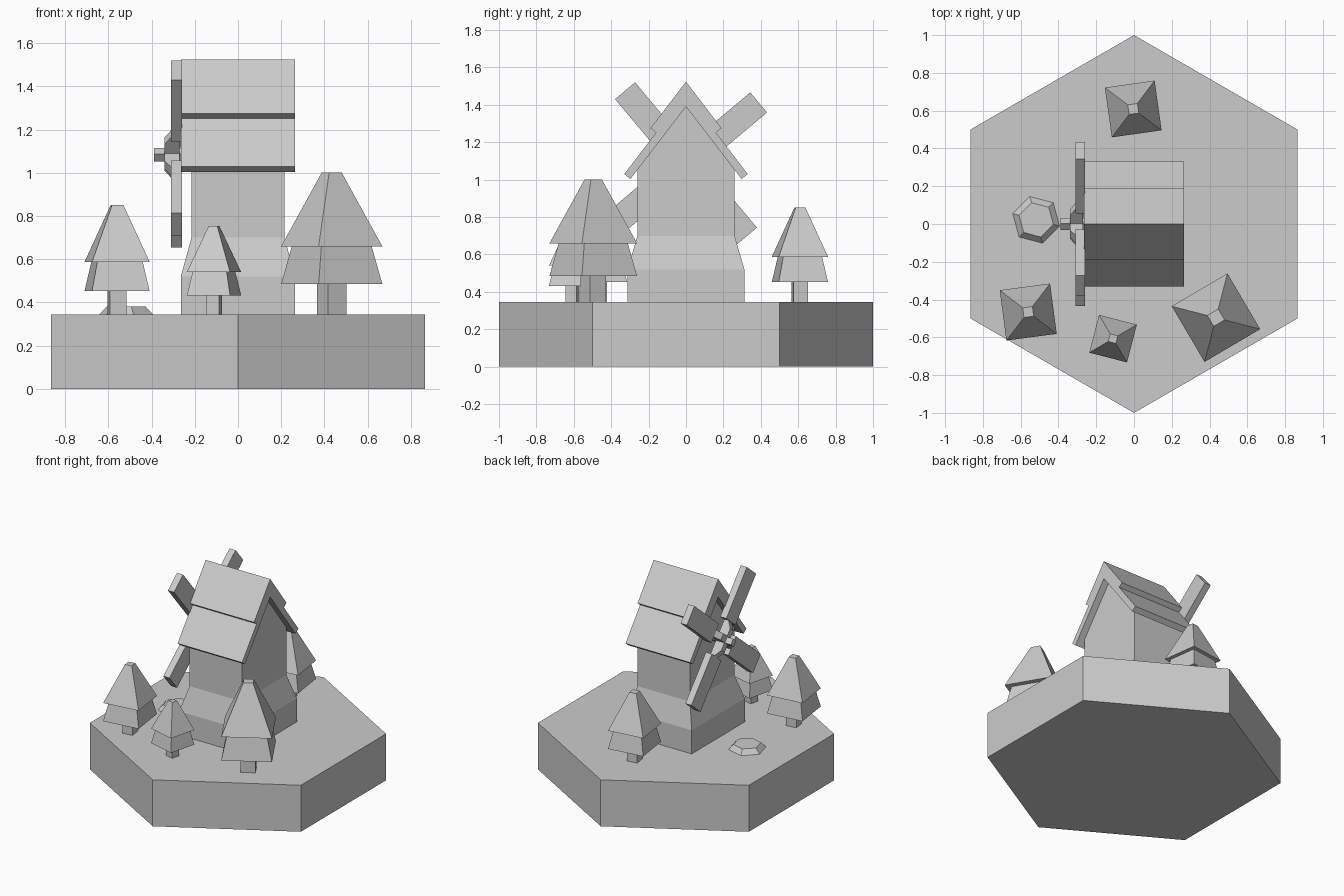
import bpy, bmesh, math
from mathutils import Matrix

if "Cube" in bpy.data.objects:
    bpy.data.objects.remove(bpy.data.objects["Cube"])

GROUND = 0.345
HUB_Z = 1.087


def finish(name, bm):
    bmesh.ops.recalc_face_normals(bm, faces=bm.faces)
    me = bpy.data.meshes.new(name)
    bm.to_mesh(me)
    bm.free()
    ob = bpy.data.objects.new(name, me)
    bpy.context.collection.objects.link(ob)
    return ob


def add_loft(bm, rings):
    """Skin a stack of equal-length point rings and cap both ends."""
    loops = [[bm.verts.new(p) for p in ring] for ring in rings]
    n = len(loops[0])
    for a, b in zip(loops, loops[1:]):
        for i in range(n):
            j = (i + 1) % n
            bm.faces.new((a[i], a[j], b[j], b[i]))
    bm.faces.new(loops[0])
    bm.faces.new(loops[-1])
    return [v for loop in loops for v in loop]


def loft(name, rings):
    bm = bmesh.new()
    add_loft(bm, rings)
    return finish(name, bm)


def ngon(n, r, z, cx=0, cy=0, deg=0):
    return [(cx + r * math.cos(math.radians(deg) + math.tau * i / n),
             cy + r * math.sin(math.radians(deg) + math.tau * i / n), z)
            for i in range(n)]


def rect(hx, hy, z):
    return [(-hx, -hy, z), (hx, -hy, z), (hx, hy, z), (-hx, hy, z)]


def extrude_x(name, outline, x0, x1):
    return loft(name, [[(x, y, z) for y, z in outline] for x in (x0, x1)])


# Hexagonal ground tile
loft("ground_tile", [ngon(6, 1, 0, deg=30), ngon(6, 1, GROUND, deg=30)])

# Mill tower: flared foot and straight walls, then the gable
loft("mill_walls", [rect(0.265, 0.312, GROUND - 0.01), rect(0.265, 0.312, 0.52),
                    rect(0.215, 0.26, 0.70), rect(0.215, 0.26, 1.0)])
extrude_x("mill_gable", [(-0.26, 1.0), (0.26, 1.0), (0.26, 1.06), (0, 1.40), (-0.26, 1.06)],
          -0.215, 0.215)

# Two-layered roof
half = [(0, 1.524), (0.19, 1.275), (0.16, 1.252), (0.33, 1.03), (0.297, 1.004), (0, 1.39)]
extrude_x("roof", half + [(-y, z) for y, z in half[-2:0:-1]], -0.265, 0.265)

# Sails: four panels, each held by a short spar with a sloped end
panels, spars = bmesh.new(), bmesh.new()
spar_side = [(-0.34, 0), (-0.34, 0.08), (-0.31, 0.122), (-0.285, 0.16), (-0.27, 0.16), (-0.27, 0)]
for k in range(4):
    turn = Matrix.Translation((0, 0, HUB_Z)) @ Matrix.Rotation(math.radians(40 + 90 * k), 4, 'X')
    vs = add_loft(panels, [[(x, 0.13, -0.07), (x, 0.507, -0.07), (x, 0.507, 0.07), (x, 0.13, 0.07)]
                           for x in (-0.31, -0.26)])
    bmesh.ops.transform(panels, matrix=turn, verts=vs)
    vs = add_loft(spars, [[(x, r, w) for x, r in spar_side] for w in (-0.025, 0.025)])
    bmesh.ops.transform(spars, matrix=turn, verts=vs)
finish("sail_panels", panels)
finish("sail_spars", spars)

# Axle running from the gable out through the hub
axle = bmesh.new()
vs = add_loft(axle, [[(x, -0.022, -0.022), (x, 0.022, -0.022), (x, 0.022, 0.022), (x, -0.022, 0.022)]
                     for x in (-0.39, -0.2)])
bmesh.ops.transform(axle, verts=vs, matrix=Matrix.Translation((0, 0, HUB_Z - 0.003))
                    @ Matrix.Rotation(math.radians(40), 4, 'X'))
finish("sail_axle", axle)


# Trees: square trunk and two tapered tiers, all scaled from the height
def tree(name, x, y, h, r, deg):
    def tier(part, r0, z0, r1, z1):
        loft(name + part, [ngon(4, r0, GROUND + z0 * h, x, y, deg),
                           ngon(4, r1, GROUND + z1 * h, x, y, deg)])
    tier("_trunk", 0.108 * h, -0.01, 0.108 * h, 0.25)
    tier("_lower_tier", r, 0.213, r * 0.78, 0.49)
    tier("_upper_tier", r, 0.479, 0.072 * h, 1)


tree("large_tree", 0.434, -0.496, 0.657, 0.242, 75.5)
tree("small_tree", -0.111, -0.607, 0.408, 0.146, 30.5)
tree("left_tree", -0.56, -0.466, 0.507, 0.19, 52.5)
tree("back_tree", -0.004, 0.609, 0.507, 0.188, 53)

# Flat stone beside the sails
loft("flat_stone", [ngon(6, 0.128, GROUND - 0.01, -0.518, 0.022, 45),
                    ngon(6, 0.128, GROUND, -0.518, 0.022, 45),
                    ngon(6, 0.094, 0.38, -0.518, 0.022, 45)])
